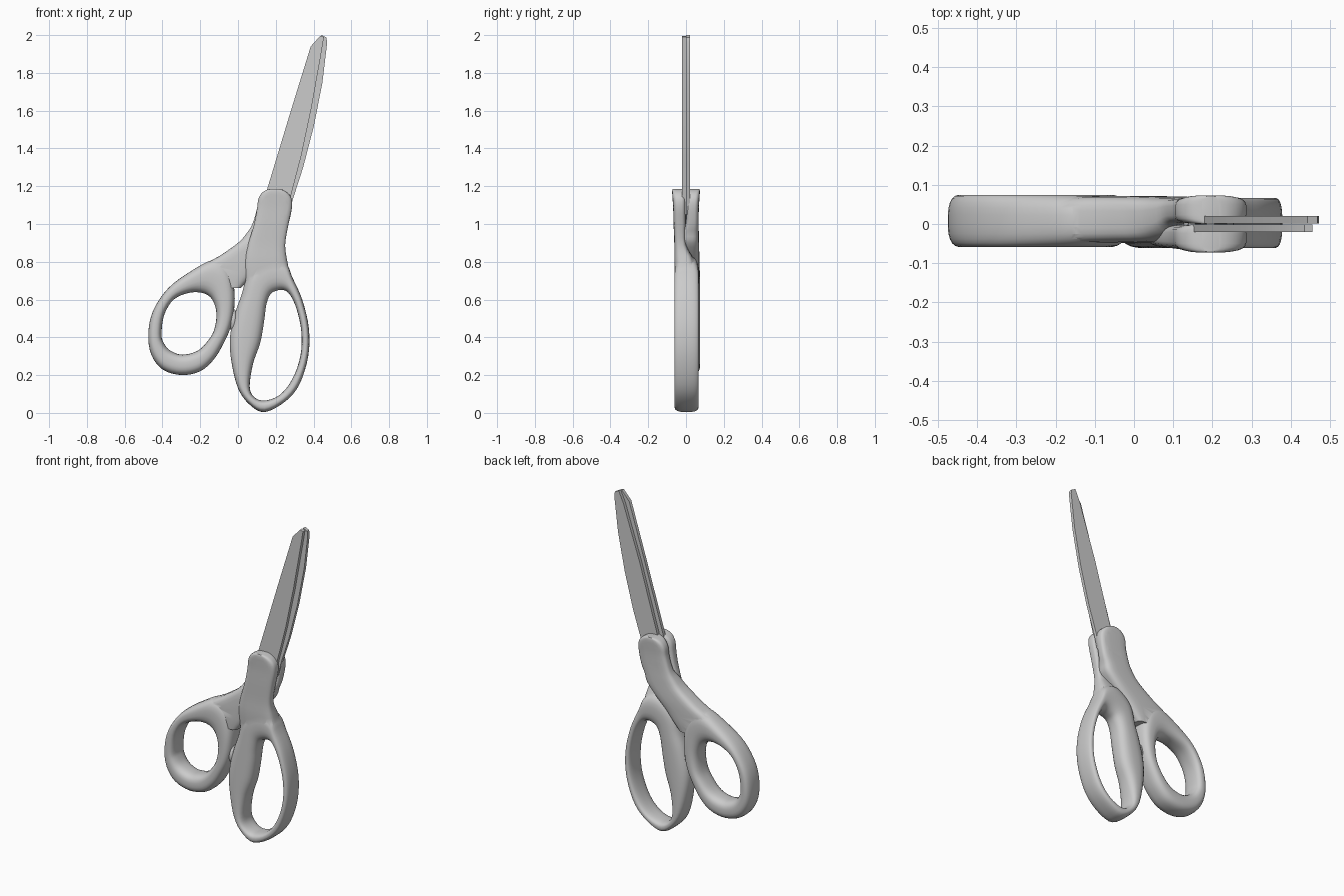
import bpy, bmesh, math
from mathutils import Vector

if "Cube" in bpy.data.objects:
    bpy.data.objects.remove(bpy.data.objects["Cube"])

grey = bpy.data.materials.new("plain_grey")
grey.diffuse_color = (0.6, 0.6, 0.6, 1)
grey.use_nodes = True
grey.node_tree.nodes["Principled BSDF"].inputs["Base Color"].default_value = grey.diffuse_color


def make(name, bm, angle=40):
    bmesh.ops.recalc_face_normals(bm, faces=bm.faces)
    me = bpy.data.meshes.new(name)
    bm.to_mesh(me)
    bm.free()
    ob = bpy.data.objects.new(name, me)
    bpy.context.collection.objects.link(ob)
    me.materials.append(grey)
    shade(ob, angle)
    return ob


def shade(ob, angle):
    bpy.ops.object.select_all(action='DESELECT')
    ob.select_set(True)
    bpy.context.view_layer.objects.active = ob
    bpy.ops.object.shade_smooth_by_angle(angle=math.radians(angle))


def combine(ob, other, operation):
    mod = ob.modifiers.new("combine", 'BOOLEAN')
    mod.operation, mod.object, mod.solver = operation, other, 'EXACT'
    bpy.context.view_layer.objects.active = ob
    bpy.ops.object.modifier_apply(modifier=mod.name)
    bpy.data.objects.remove(other)


def spline(pts, steps, closed):
    """Catmull-Rom sampling of rows of numbers."""
    n = len(pts)
    get = (lambda i: pts[i % n]) if closed else (lambda i: pts[max(0, min(n - 1, i))])
    out = []
    for i in range(n if closed else n - 1):
        p = [get(i + k) for k in (-1, 0, 1, 2)]
        for s in range(steps):
            t = s / steps
            out.append([0.5 * (2 * b + (c - a) * t + (2 * a - 5 * b + 4 * c - d) * t * t
                               + (3 * b - a - 3 * c + d) * t ** 3) for a, b, c, d in zip(*p)])
    if not closed:
        out.append(list(pts[-1]))
    return out


def section(power, count=24):
    """Superellipse cross-section in the unit square."""
    out = []
    for i in range(count):
        a = 2 * math.pi * (i + 0.5) / count
        c, s = math.cos(a), math.sin(a)
        out.append((math.copysign(abs(c) ** (2 / power), c),
                    math.copysign(abs(s) ** (2 / power), s)))
    return out


def loft(name, sections, closed):
    bm = bmesh.new()
    rings = [[bm.verts.new(p) for p in sec] for sec in sections]
    pairs = list(zip(rings, rings[1:] + rings[:1]))
    for a, b in pairs if closed else pairs[:-1]:
        for i in range(len(a)):
            j = (i + 1) % len(a)
            bm.faces.new((a[i], a[j], b[j], b[i]))
    if not closed:
        bm.faces.new(rings[0])
        bm.faces.new(rings[-1])
    return make(name, bm)


def loop(name, rows, ymid, yhalf):
    """Finger loop: each row pairs an outer point with a hole point."""
    secs = []
    for ox, oz, ix, iz in spline(rows, 4, True):
        secs.append([((ox + ix) / 2 + u * (ox - ix) / 2, ymid + v * yhalf,
                      (oz + iz) / 2 + u * (oz - iz) / 2) for u, v in section(2.7)])
    return loft(name, secs, True)


def stem(name, rows):
    """Stem: rows of height, left, right, near and far."""
    secs = []
    for z, x0, x1, y0, y1 in spline(rows, 3, False):
        secs.append([((x0 + x1) / 2 + u * (x1 - x0) / 2, (y0 + y1) / 2 + v * (y1 - y0) / 2, z)
                     for u, v in section(4)])
    return loft(name, secs, False)


def cylinder(name, radius, y0, y1, bevel=0):
    bm = bmesh.new()
    bmesh.ops.create_cone(bm, cap_ends=True, segments=32, radius1=radius, radius2=radius, depth=y1 - y0)
    if bevel:
        rim = [e for e in bm.edges if abs(e.verts[0].co.z - e.verts[1].co.z) < 1e-5]
        bmesh.ops.bevel(bm, geom=rim, offset=bevel, segments=2, affect='EDGES', profile=0.5)
    for v in bm.verts:
        v.co = Vector((v.co.x + 0.19, v.co.z + (y0 + y1) / 2, v.co.y + 1.085))
    return make(name, bm)


def blade(name, outline, y0, y1):
    bm = bmesh.new()
    face = bm.faces.new([bm.verts.new((x, y0, z)) for x, z in outline])
    ext = bmesh.ops.extrude_face_region(bm, geom=[face])
    for v in ext['geom']:
        if isinstance(v, bmesh.types.BMVert):
            v.co.y = y1
    return make(name, bm, 25)


# Rounded head around the pivot, shared by both stems (front side)
head = [(1.08, .1, .285, -.068, 0), (1.13, .107, .285, -.071, 0), (1.16, .122, .268, -.073, 0),
        (1.178, .145, .243, -.073, 0), (1.186, .172, .218, -.071, 0)]

# Front handle with the long loop on the right
front = loop("front_handle", [
    (.16, .83, .2, .645), (.25, .8, .24, .65), (.287, .72, .275, .625), (.34, .6, .31, .55),
    (.375, .45, .335, .43), (.372, .3, .33, .3), (.325, .15, .285, .175), (.25, .06, .22, .095),
    (.14, .004, .14, .065), (.06, .045, .085, .085), (0, .13, .062, .14), (-.035, .27, .08, .26),
    (-.043, .4, .118, .37), (-.015, .53, .138, .48), (.02, .63, .15, .57), (.06, .76, .17, .625)],
    .003, .064)
combine(front, stem("front_stem", [
    (.70, .035, .282, -.056, .05), (.80, .03, .262, -.062, .045), (.89, .052, .25, -.062, .003),
    (1.0, .085, .268, -.066, 0)] + head), 'UNION')

# Back handle with the round loop on the left
back = loop("back_handle", [
    (-.475, .42, -.405, .42), (-.45, .54, -.39, .52), (-.37, .66, -.34, .6), (-.25, .75, -.26, .635),
    (-.13, .81, -.19, .635), (-.05, .77, -.145, .61), (-.02, .66, -.12, .56), (-.02, .55, -.115, .5),
    (-.04, .45, -.13, .43), (-.08, .36, -.165, .375), (-.13, .28, -.205, .335), (-.2, .22, -.25, .315),
    (-.3, .2, -.31, .31), (-.4, .23, -.365, .335), (-.46, .31, -.395, .375)],
    .008, .067)
combine(back, stem("back_stem", [
    (.66, -.11, .015, -.045, .065), (.71, -.17, .06, -.048, .07), (.77, -.2, .115, -.048, .071),
    (.83, -.1, .175, -.047, .071), (.9, 0, .235, -.044, .069), (.95, .045, .25, -.03, .068),
    (1.0, .076, .268, -.003, .067)] + [(z, a, b, 0, -y) for z, a, b, y, _ in head]), 'UNION')

# Recesses around the screw on both sides
combine(front, cylinder("front_cutter", .072, -.12, -.058), 'DIFFERENCE')
combine(back, cylinder("back_cutter", .072, .058, .12), 'DIFFERENCE')
for ob in (front, back):
    shade(ob, 40)

# Pivot screw
cylinder("pivot_screw", .064, -.066, .066, .008)

# Two closed blades, slightly offset from each other
blade("front_blade", [(.13, 1.05), (.15, 1.17), (.28, 1.6), (.385, 1.94), (.435, 1.996), (.455, 1.99),
                      (.44, 1.9), (.39, 1.62), (.335, 1.36), (.28, 1.15), (.26, 1.05)], -.021, -.001)
blade("back_blade", [(.16, 1.05), (.175, 1.17), (.3, 1.6), (.41, 1.93), (.442, 2.0), (.468, 1.987),
                     (.472, 1.96), (.447, 1.75), (.402, 1.52), (.345, 1.3), (.29, 1.13), (.27, 1.05)],
      .001, .02)

# Stop between the two loops
bm = bmesh.new()
bmesh.ops.create_uvsphere(bm, u_segments=16, v_segments=10, radius=1)
for v in bm.verts:
    v.co = Vector((v.co.x * .025 - .025, v.co.y * .04, v.co.z * .06 + .49))
make("stop_nub", bm)
